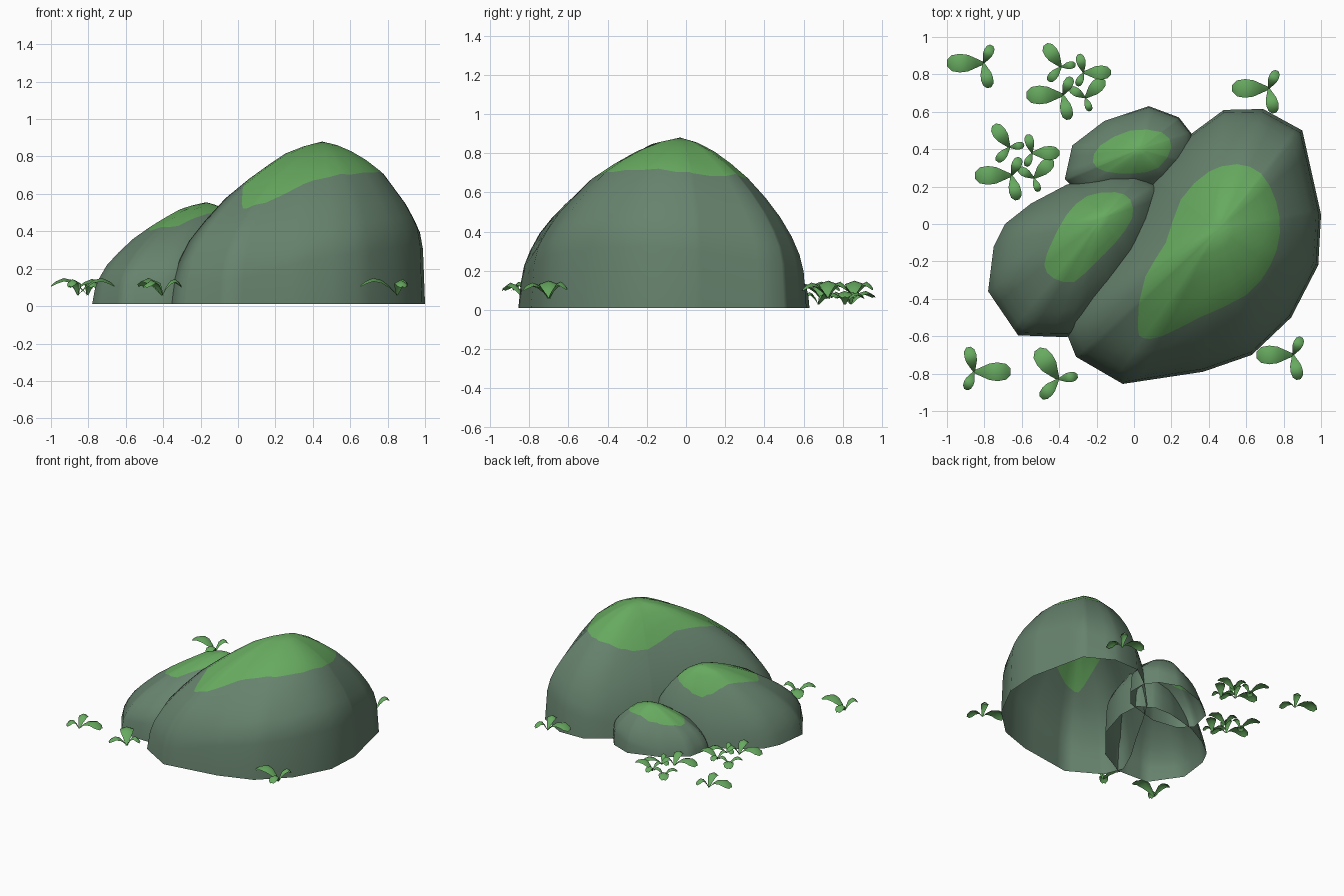
import bpy, bmesh, math
from mathutils import Vector

if "Cube" in bpy.data.objects:
    bpy.data.objects.remove(bpy.data.objects["Cube"])


def material(name, rgb):
    m = bpy.data.materials.new(name)
    m.diffuse_color = (*rgb, 1)
    m.use_nodes = True
    m.node_tree.nodes["Principled BSDF"].inputs["Base Color"].default_value = m.diffuse_color
    return m


STONE = material("grey green stone", (0.135, 0.225, 0.155))
MOSS = material("moss green", (0.135, 0.40, 0.115))

# Boulder side profile: height fraction against radius fraction,
# for the gentle back left side and the steep front right side
S = [1, .98, .95, .85, .6, .4, .2, 0]
GENTLE = [0.0, .07, .16, .37, .645, .80, .945, 1]
STEEP = [0.0, .36, .47, .60, .81, .905, .97, 1]
LEAN = math.radians(-25)


def interp(s, table):
    for i in range(len(S) - 1):
        if s >= S[i + 1]:
            f = (S[i] - s) / (S[i] - S[i + 1])
            return table[i] + (table[i + 1] - table[i]) * f
    return table[-1]


def rounded(poly):
    """Smooth a closed outline through its points."""
    out = []
    n = len(poly)
    for i in range(n):
        a, b, c, d = (Vector(poly[(i + k) % n]) for k in (-1, 0, 1, 2))
        for t in (0, .5):
            out.append(.5 * (2 * b + (c - a) * t + (2 * a - 5 * b + 4 * c - d) * t * t
                             + (3 * b - a - 3 * c + d) * t ** 3))
    return out


def radius(poly, c, a):
    """Distance from c to the outline along angle a."""
    d = Vector((math.cos(a), math.sin(a)))
    best = 0
    for i, p in enumerate(poly):
        p0 = Vector(p) - c
        e = Vector(poly[(i + 1) % len(poly)]) - c - p0
        den = d.x * e.y - d.y * e.x
        if abs(den) < 1e-9:
            continue
        t = (p0.x * e.y - p0.y * e.x) / den
        u = (p0.x * d.y - p0.y * d.x) / den
        if t > 0 and -1e-4 <= u <= 1.0001:
            best = max(best, t)
    return best


def finish(name, bm, mats):
    me = bpy.data.meshes.new(name)
    for m in mats:
        me.materials.append(m)
    for f in bm.faces:
        f.smooth = True
    bm.to_mesh(me)
    bm.free()
    ob = bpy.data.objects.new(name, me)
    bpy.context.collection.objects.link(ob)
    return ob


def boulder(name, peak, height, base, moss):
    """Open shell of rings from the base outline, through the moss edge, to the peak."""
    c = Vector(peak)
    moss = rounded(moss)
    angles = [math.atan2(p[1] - c.y, p[0] - c.x) for p in base]
    for p in moss:
        a = math.atan2(p[1] - c.y, p[0] - c.x)
        if all(abs(a - b) > 0.03 for b in angles):
            angles.append(a)
    angles.sort()
    outer = [0, .05, .12, .25, .45, .7, 1]
    inner = [.75, .5, .25]
    bm = bmesh.new()
    rings = [[] for _ in range(len(outer) + len(inner))]
    for a in angles:
        R = radius(base, c, a)
        m = min(radius(moss, c, a) / R, 0.85)
        w = 0.5 + 0.5 * math.cos(a - LEAN)
        levels = [1 - (1 - m) * u for u in outer] + [m * u for u in inner]
        for ring, s in zip(rings, levels):
            z = 0.01 + (height - 0.01) * ((1 - w) * interp(s, GENTLE) + w * interp(s, STEEP))
            ring.append(bm.verts.new((c.x + math.cos(a) * R * s, c.y + math.sin(a) * R * s, z)))
    n = len(angles)
    for k in range(len(rings) - 1):
        for i in range(n):
            j = (i + 1) % n
            f = bm.faces.new((rings[k][i], rings[k][j], rings[k + 1][j], rings[k + 1][i]))
            f.material_index = 1 if k >= len(outer) - 1 else 0
    top = bm.verts.new((c.x, c.y, height))
    for i in range(n):
        f = bm.faces.new((rings[-1][i], rings[-1][(i + 1) % n], top))
        f.material_index = 1
    return finish(name, bm, [STONE, MOSS])


# Boulders
boulder("large_boulder", (.45, -.03), .88,
        [(-.37, -.56), (-.31, -.71), (-.06, -.855), (.37, -.79), (.63, -.70), (.84, -.5),
         (.985, -.22), (1.0, .05), (.90, .5), (.69, .615), (.48, .61), (.29, .47),
         (.10, .27), (-.02, .08), (-.15, -.15), (-.29, -.38)],
        [(.02, -.55), (.05, -.61), (.15, -.6), (.35, -.5), (.6, -.38), (.73, -.22),
         (.78, -.05), (.76, .12), (.68, .27), (.55, .32), (.4, .28), (.25, .13),
         (.17, -.1), (.05, -.3)])
boulder("middle_boulder", (-.17, .03), .555,
        [(-.78, -.36), (-.62, -.595), (-.36, -.605), (-.13, -.48), (.07, -.24),
         (.15, .03), (.14, .2), (.02, .27), (-.12, .27), (-.36, .21), (-.55, .11),
         (-.69, 0), (-.75, -.12)],
        [(-.48, -.22), (-.44, -.1), (-.36, .05), (-.25, .15), (-.1, .17), (-.02, .13),
         (-.01, .03), (-.1, -.1), (-.22, -.22), (-.32, -.31), (-.43, -.29)])
boulder("small_boulder", (.03, .40), .335,
        [(-.37, .24), (-.33, .42), (-.16, .55), (.08, .63), (.24, .57), (.31, .48),
         (.31, .33), (.2, .2), (-.08, .12), (-.28, .15)],
        [(-.22, .33), (-.18, .42), (-.02, .5), (.15, .49), (.2, .41), (.13, .3),
         (0, .27), (-.15, .28)])

# Leaf: (along, half width, height) fractions of an arched, folded blade
BLADE = [(0, .15, 0), (.2, .5, .5), (.42, .88, .88), (.65, 1, 1), (.87, .85, .8), (1, .35, .55)]
# Leaves of one plant: heading in degrees, length, half width, rise
LEAVES = [(180, .195, .05, .09), (-77, .135, .033, .08), (65, .105, .027, .085)]


def plant(name, x, y, turn, size, z0):
    bm = bmesh.new()
    for heading, length, half, rise in LEAVES:
        a = math.radians(heading + turn)
        d = Vector((math.cos(a), math.sin(a), 0))
        side = Vector((-d.y, d.x, 0))
        rows = []
        for t, w, h in BLADE:
            mid = Vector((x, y, z0)) + size * (d * length * t + Vector((0, 0, rise * h)))
            edge = side * half * w * size
            drop = Vector((0, 0, -.018 * w * size))
            rows.append([bm.verts.new(p) for p in (mid - edge + drop, mid, mid + edge + drop)])
        for r, q in zip(rows, rows[1:]):
            for i in (0, 1):
                bm.faces.new((r[i], q[i], q[i + 1], r[i + 1]))
    finish(name, bm, [MOSS])


# Single plants around the rocks
for i, (x, y, turn) in enumerate([(-.805, .86, 0), (.72, .725, 0), (.85, -.70, 0),
                                  (-.855, -.79, 180), (-.405, -.83, -55)]):
    plant(f"plant_{i + 1}", x, y, turn, 1, .06)

# Two identical clumps of four plants behind the rocks
for k, (cx, cy) in enumerate([(-.38, .69), (-.655, .26)]):
    for i, (dx, dy, turn, size) in enumerate([(0, 0, 0, 1), (-.01, .15, -55, .75),
                                              (.11, .12, 180, .75), (.12, -.015, -135, .72)]):
        plant(f"clump_{k + 1}_plant_{i + 1}", cx + dx, cy + dy, turn, size, .055 if i == 0 else .03)
